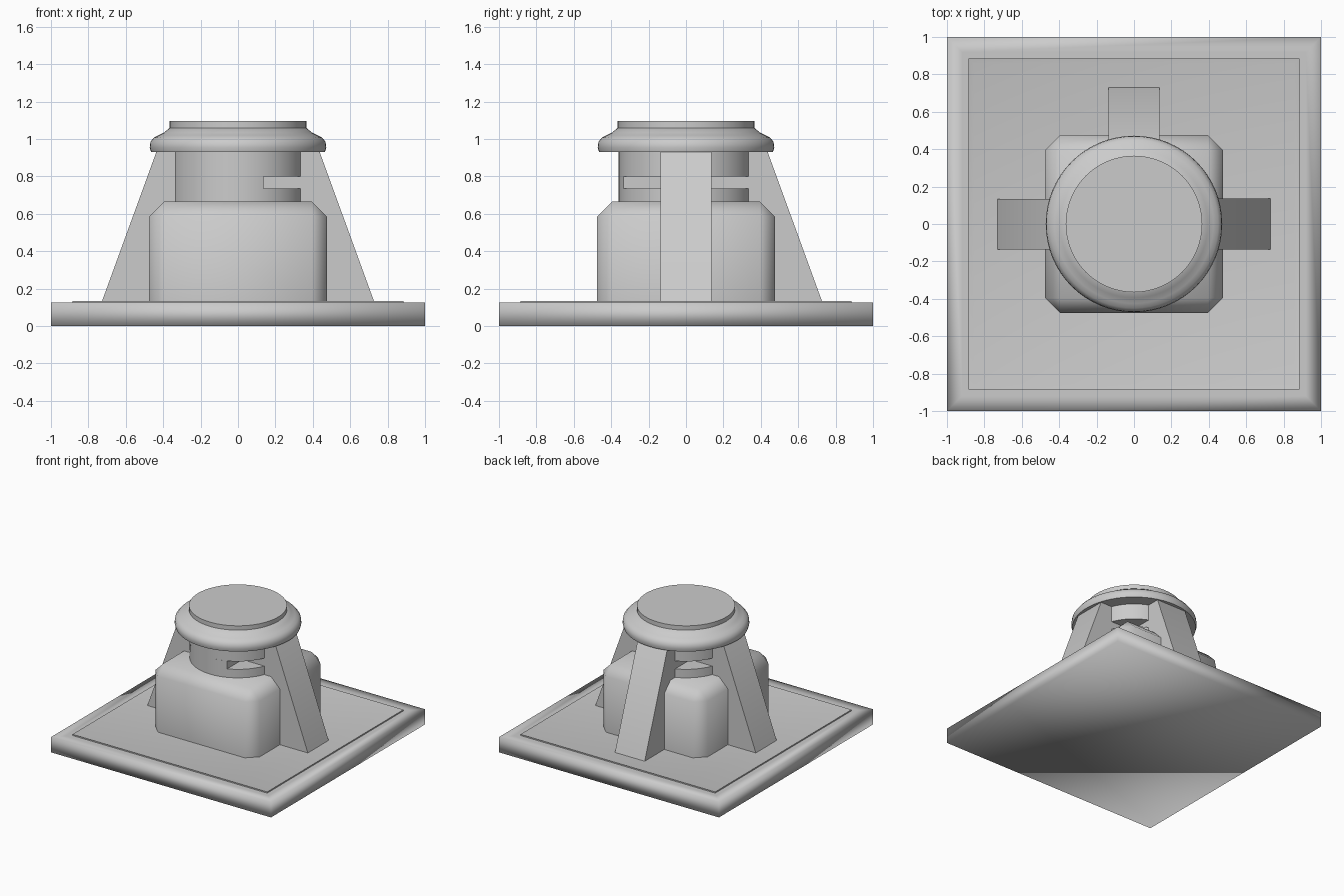
import bpy
import bmesh
from math import cos, sin, pi, radians, sqrt

cube = bpy.data.objects.get("Cube")
if cube:
    bpy.data.objects.remove(cube, do_unlink=True)

grey = bpy.data.materials.new("plain grey")
grey.use_nodes = True
colour = (0.6, 0.6, 0.6, 1)
grey.diffuse_color = colour
grey.node_tree.nodes["Principled BSDF"].inputs["Base Color"].default_value = colour


def finish(bm, name, angle=None):
    """Turn a bmesh into a shaded object; no angle means fully smooth."""
    bmesh.ops.recalc_face_normals(bm, faces=bm.faces)
    mesh = bpy.data.meshes.new(name)
    bm.to_mesh(mesh)
    bm.free()
    mesh.materials.append(grey)
    obj = bpy.data.objects.new(name, mesh)
    bpy.context.collection.objects.link(obj)
    bpy.ops.object.select_all(action='DESELECT')
    obj.select_set(True)
    bpy.context.view_layer.objects.active = obj
    if angle is None:
        bpy.ops.object.shade_smooth()
    else:
        bpy.ops.object.shade_smooth_by_angle(angle=radians(angle))
    return obj


def box(half, z0, z1):
    bm = bmesh.new()
    bmesh.ops.create_cube(bm, size=1)
    for v in bm.verts:
        v.co.x *= 2 * half
        v.co.y *= 2 * half
        v.co.z = z1 if v.co.z > 0 else z0
    return bm


def prism(points, direction):
    """Extrude a closed outline along a direction."""
    bm = bmesh.new()
    face = bm.faces.new([bm.verts.new(p) for p in points])
    ext = bmesh.ops.extrude_face_region(bm, geom=[face])
    moved = [g for g in ext["geom"] if isinstance(g, bmesh.types.BMVert)]
    bmesh.ops.translate(bm, verts=moved, vec=direction)
    # keep the starting cap so the solid stays closed
    if not face.is_valid:
        bmesh.ops.holes_fill(bm, edges=bm.edges)
    return bm


def lathe(profile, steps=64):
    """Spin a radius/height profile around z and cap both ends."""
    bm = bmesh.new()
    rings = [[bm.verts.new((r * cos(2 * pi * i / steps), r * sin(2 * pi * i / steps), z))
              for i in range(steps)] for r, z in profile]
    for a, b in zip(rings, rings[1:]):
        for i in range(steps):
            j = (i + 1) % steps
            bm.faces.new((a[i], a[j], b[j], b[i]))
    bm.faces.new(rings[0])
    bm.faces.new(rings[-1])
    return bm


BASE_TOP = 0.125
FIN = 0.135
NECK = 0.36

# Base slab with softly shaded rim
bm = box(1, 0, BASE_TOP)
top = [f for f in bm.faces if f.normal.z > 0.5]
bmesh.ops.inset_region(bm, faces=top, thickness=0.115)
finish(bm, "base_slab")

# Raised square frame on the slab
bm = box(0.885, BASE_TOP - 0.01, BASE_TOP + 0.01)
top = [f for f in bm.faces if f.normal.z > 0.5]
bmesh.ops.inset_region(bm, faces=top, thickness=0.04)
for v in top[0].verts:
    v.co.z = BASE_TOP + 0.002
finish(bm, "base_frame", 30)

# Central block, chamfered on its upright and top edges
bm = box(0.475, BASE_TOP, 0.665)
edges = [e for e in bm.edges if max(v.co.z for v in e.verts) > 0.6]
bmesh.ops.bevel(bm, geom=edges, offset=0.08, segments=1, affect='EDGES')
finish(bm, "central_block", 60)

# Neck: two round sections with a notched section between them
finish(lathe([(NECK, 0.64), (NECK, 0.735)]), "neck_lower", 30)
finish(lathe([(NECK, 0.8), (NECK, 0.94)]), "neck_upper", 30)

reach = sqrt(NECK ** 2 - FIN ** 2)
outline = []
notched = {(1, 1), (-1, 1), (1, -1)}
done = set()
for i in range(96):
    a = 2 * pi * (i + 0.5) / 96
    x, y = NECK * cos(a), NECK * sin(a)
    corner = (1 if x > 0 else -1, 1 if y > 0 else -1)
    if abs(x) > FIN and abs(y) > FIN and corner in notched:
        if corner not in done:
            done.add(corner)
            sx, sy = corner
            ends = [(sx * reach, sy * FIN), (sx * FIN, sy * reach)]
            if sx * sy < 0:
                ends.reverse()
            for p in (ends[0], (sx * FIN, sy * FIN), ends[1]):
                outline.append((p[0], p[1], 0.735))
    else:
        outline.append((x, y, 0.735))
finish(prism(outline, (0, 0, 0.065)), "neck_notched_section", 30)

# Sloping support fins on the left, right and back
side = [(0.3, BASE_TOP), (0.73, BASE_TOP), (0.435, 0.935), (0.42, 0.95), (0.3, 0.95)]
for name, turn in (("left_fin", 0), ("back_fin", pi / 2), ("right_fin", pi)):
    fin = finish(prism([(x, -FIN, z) for x, z in side], (0, 2 * FIN, 0)), name, 30)
    fin.rotation_euler.z = turn

# Rounded collar and flat cap
collar = [(0.34, 0.93), (0.465, 0.93), (0.472, 0.955), (0.468, 0.985), (0.45, 1.007),
          (0.425, 1.02), (0.395, 1.035), (0.362, 1.062)]
finish(lathe(collar), "collar", 50)
finish(lathe([(0.365, 1.03), (0.365, 1.095)]), "cap", 30)
